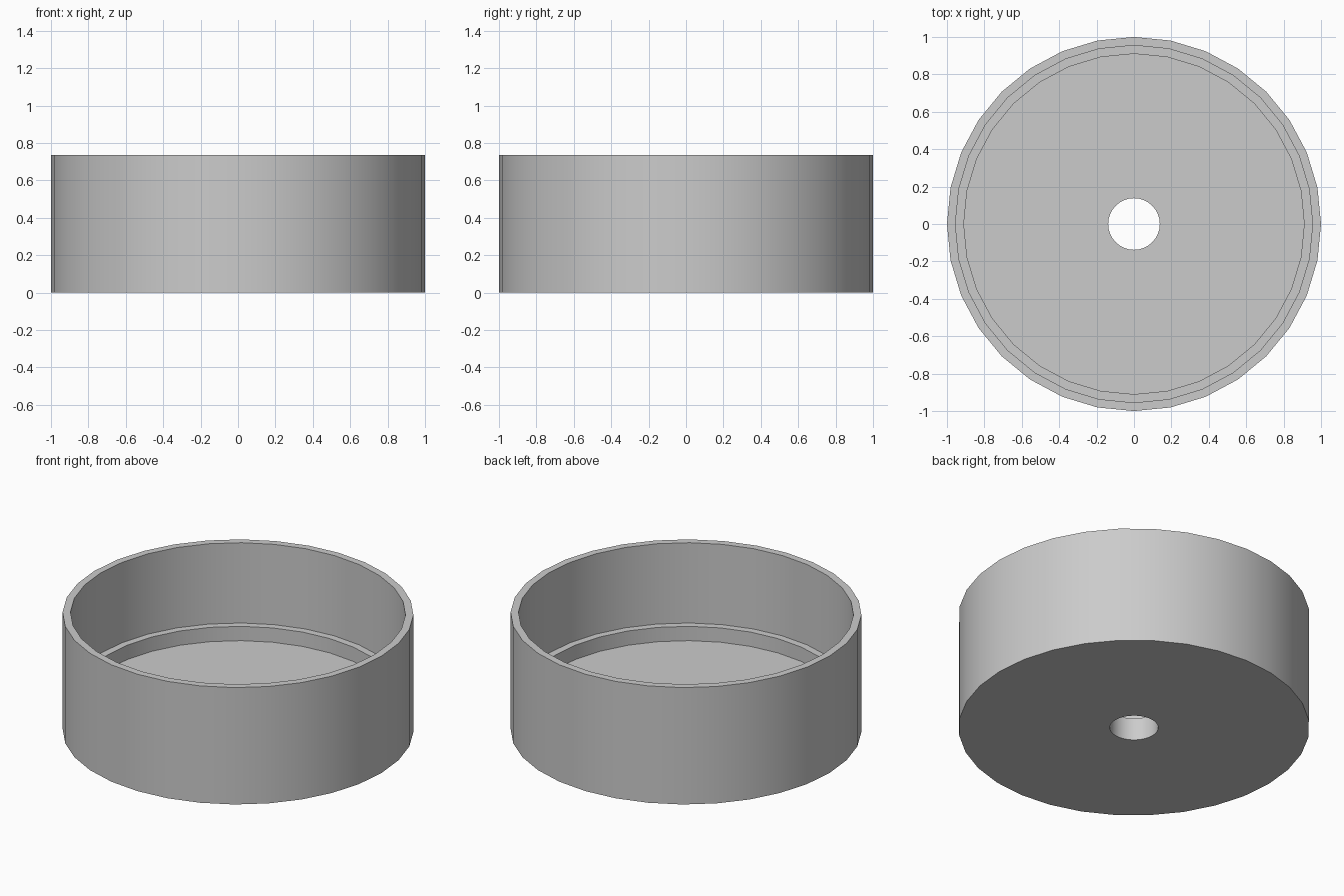
import bpy
import bmesh
import math

cube = bpy.data.objects.get("Cube")
if cube:
    bpy.data.objects.remove(cube, do_unlink=True)

SIDES = 32

# Plain grey body colour
grey = bpy.data.materials.new("plain_grey")
grey.use_nodes = True
colour = (0.6, 0.6, 0.6, 1.0)
grey.diffuse_color = colour
grey.node_tree.nodes["Principled BSDF"].inputs["Base Color"].default_value = colour


def lathe(name, profile, sides):
    """Revolve a closed (radius, height) profile around the z axis."""
    bm = bmesh.new()
    rings = []
    for radius, height in profile:
        angles = [math.tau * i / sides for i in range(sides)]
        rings.append([bm.verts.new((radius * math.cos(a), radius * math.sin(a), height))
                      for a in angles])
    for lower, upper in zip(rings, rings[1:] + rings[:1]):
        for i in range(sides):
            j = (i + 1) % sides
            bm.faces.new((lower[i], lower[j], upper[j], upper[i]))
    bmesh.ops.recalc_face_normals(bm, faces=bm.faces)
    mesh = bpy.data.meshes.new(name)
    bm.to_mesh(mesh)
    bm.free()
    obj = bpy.data.objects.new(name, mesh)
    bpy.context.collection.objects.link(obj)
    mesh.materials.append(grey)
    return obj


# Open round cup: outer wall, rim, inner ledge, floor and centre hole
HEIGHT, LEDGE, FLOOR = 0.735, 0.23, 0.14
OUTER, INNER, STEP, HOLE = 1.0, 0.955, 0.91, 0.138
cup = lathe("round_cup", [
    (HOLE, 0), (OUTER, 0), (OUTER, HEIGHT), (INNER, HEIGHT),
    (INNER, LEDGE), (STEP, LEDGE), (STEP, FLOOR), (HOLE, FLOOR),
], SIDES)

# Smooth walls with sharp rims
bpy.ops.object.select_all(action="DESELECT")
cup.select_set(True)
bpy.context.view_layer.objects.active = cup
bpy.ops.object.shade_smooth_by_angle(angle=math.radians(30))
